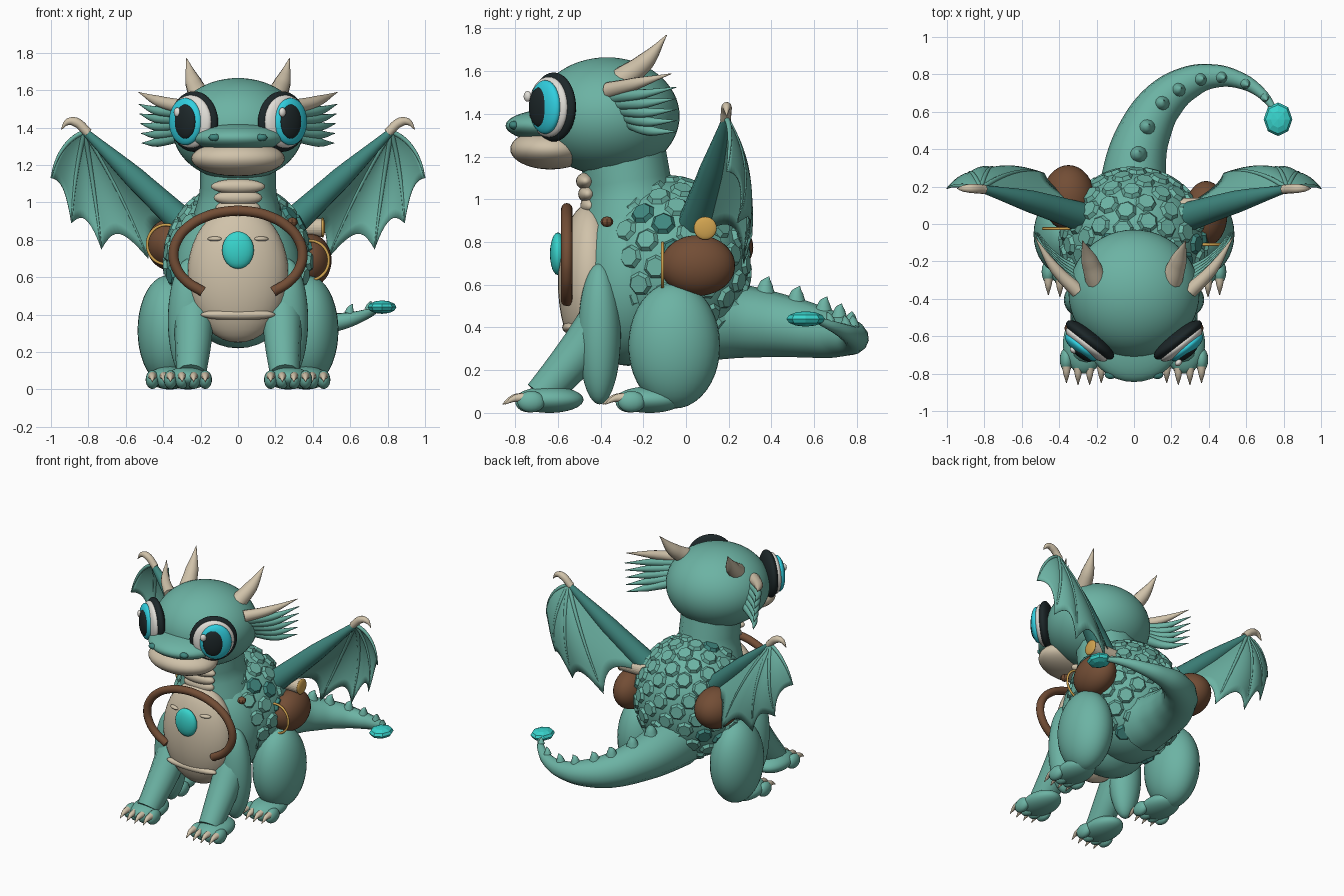
import bpy, bmesh, math, random
from mathutils import Vector, Matrix

if "Cube" in bpy.data.objects:
    bpy.data.objects.remove(bpy.data.objects["Cube"], do_unlink=True)
random.seed(4)


def material(name, rgb):
    m = bpy.data.materials.new(name)
    m.use_nodes = True
    m.diffuse_color = (*rgb, 1)
    m.node_tree.nodes["Principled BSDF"].inputs["Base Color"].default_value = (*rgb, 1)
    return m


TEAL = material("teal skin", (.15, .45, .37))
DARK = material("dark teal", (.05, .24, .21))
CREAM = material("cream horn", (.63, .54, .4))
BROWN = material("brown leather", (.17, .075, .036))
CYAN = material("cyan gem", (.04, .66, .61))
IRIS = material("blue iris", (.03, .62, .74))
BLACK = material("eye black", (.012, .02, .022))
WHITE = material("eye white", (.75, .73, .68))
GOLD = material("gold", (.64, .37, .08))


def add(name, bm, mats, smooth=True):
    bmesh.ops.recalc_face_normals(bm, faces=bm.faces)
    for f in bm.faces:
        f.smooth = smooth
    me = bpy.data.meshes.new(name)
    bm.to_mesh(me)
    bm.free()
    for m in mats:
        me.materials.append(m)
    ob = bpy.data.objects.new(name, me)
    bpy.context.collection.objects.link(ob)
    return ob


def ball(name, mat, loc, rad, turn=0, seg=32, rings=20, smooth=True):
    bm = bmesh.new()
    bmesh.ops.create_uvsphere(bm, u_segments=seg, v_segments=rings, radius=1)
    bm.transform(Matrix.LocRotScale(Vector(loc), Matrix.Rotation(turn, 3, "Z"), Vector(rad)))
    return add(name, bm, [mat], smooth)


def tube(name, mat, pts, radii, closed=False, res=6):
    """Round tube through the points with a radius at each one."""
    cu = bpy.data.curves.new(name, "CURVE")
    cu.dimensions = "3D"
    cu.bevel_depth, cu.bevel_resolution, cu.use_fill_caps = 1, 4, True
    sp = cu.splines.new("BEZIER")
    sp.resolution_u, sp.use_cyclic_u = res, closed
    sp.bezier_points.add(len(pts) - 1)
    for b, p, r in zip(sp.bezier_points, pts, radii):
        b.co, b.radius = p, r
        b.handle_left_type = b.handle_right_type = "AUTO"
    tmp = bpy.data.objects.new(name + "_path", cu)
    bpy.context.collection.objects.link(tmp)
    bpy.context.view_layer.update()
    me = bpy.data.meshes.new_from_object(tmp.evaluated_get(bpy.context.evaluated_depsgraph_get()))
    bm = bmesh.new()
    bm.from_mesh(me)
    bpy.data.objects.remove(tmp)
    bpy.data.meshes.remove(me)
    return add(name, bm, [mat])


def loop(name, mat, c, rx, rz, r, start=0, sweep=360):
    """Upright elliptical loop, closed or open."""
    n = 16
    closed = sweep == 360
    ang = [math.radians(start + sweep * i / (n if closed else n - 1)) for i in range(n)]
    pts = [(c[0] + rx * math.cos(a), c[1], c[2] + rz * math.sin(a)) for a in ang]
    return tube(name, mat, pts, [r] * n, closed)


# Torso, chest, neck, head and snout
BODY, BODY_R = Vector((0, -.08, .68)), Vector((.385, .37, .415))
ball("torso", TEAL, BODY, BODY_R, seg=48, rings=32)
ball("chest", TEAL, (0, -.27, .62), (.34, .25, .4))
tube("neck", TEAL, [(0, -.24, .85), (0, -.27, 1.05), (0, -.3, 1.25)], [.26, .205, .2])
ball("head", TEAL, (0, -.37, 1.39), (.35, .34, .275), seg=48, rings=32)
ball("snout", TEAL, (0, -.6, 1.345), (.255, .245, .08))
ball("jaw", CREAM, (0, -.635, 1.235), (.25, .188, .095))

# Belly, throat plates, chest ridges, gem and strap
ball("belly", CREAM, (0, -.45, .615), (.27, .15, .365))
for y, z, w, h in [(-.535, .4, .2, .032), (-.45, .97, .12, .045),
                   (-.46, 1.025, .13, .042), (-.47, 1.085, .145, .04)]:
    ball("belly_ridge", CREAM, (0, y, z), (w, .045, h), seg=24, rings=12)
for s in (-1, 1):
    ball("chest_ridge", CREAM, (s * .125, -.555, .805), (.04, .018, .013), s * .3, 16, 10)
ball("chest_gem", CYAN, (0, -.6, .745), (.085, .037, .1), seg=24, rings=12)
loop("chest_strap", BROWN, (0, -.558, .72), .345, .235, .027, -57, 294)
ball("strap_stud", BROWN, (.29, -.37, .895), (.03, .03, .025), seg=8, rings=6, smooth=False)

# Back scales, a few of them dark
bm = bmesh.new()
COUNT = 138
for i in range(COUNT):
    h = 1 - 2 * (i + .5) / COUNT
    a, w = i * math.pi * (3 - math.sqrt(5)), math.sqrt(1 - h * h)
    d = Vector((w * math.cos(a), w * math.sin(a), h))
    p = BODY + d * BODY_R
    if p.y < -.34 or p.z < .32:
        continue
    n = Vector(d[k] / BODY_R[k] for k in range(3)).normalized()
    mat = Matrix.Translation(p + n * .004) @ n.to_track_quat("Z", "Y").to_matrix().to_4x4()
    old = set(bm.faces)
    bmesh.ops.create_cone(bm, cap_ends=True, segments=7, radius1=.06, radius2=.044,
                          depth=.024, matrix=mat)
    dark = random.random() < .09
    for f in bm.faces:
        if f not in old:
            f.material_index = int(dark)
add("back_scales", bm, [TEAL, DARK], smooth=False)

# Tail with spines along the top and a faceted tip
tail = [(0, .1, .44), (.005, .3, .425), (.06, .5, .4), (.16, .66, .37), (.29, .755, .355),
        (.42, .79, .35), (.56, .77, .365), (.68, .7, .4), (.76, .6, .44)]
tail_r = [.195, .167, .14, .115, .09, .065, .045, .028, .014]
tube("tail", TEAL, tail, tail_r)
for at in (1.35, 2.1, 2.9, 3.6, 4.5, 5.35, 6.3, 7.25):
    k, f = int(at), at % 1
    p = Vector(tail[k]).lerp(Vector(tail[k + 1]), f)
    along = (Vector(tail[k + 1]) - Vector(tail[k])).normalized()
    r = tail_r[k] + (tail_r[k + 1] - tail_r[k]) * f
    s = .018 + r * .19
    up = Vector((0, 0, 1))
    tube("tail_spine", TEAL, [p + up * r * .85, p + up * (r + s * .7) + along * .006,
         p + up * (r + s * 1.4) + along * .02], [s * 1.05, s * .65, .002], res=3)
ball("tail_gem", CYAN, (.77, .56, .44), (.077, .09, .036), seg=8, rings=6, smooth=False)


def foot(name, x, y):
    ball(name, TEAL, (x, y, .062), (.112, .16, .062))
    for k in (-1.5, -.5, .5, 1.5):
        tx, ty = x + k * .062, y - .1 + abs(k) * .01
        ball(name + "_toe", TEAL, (tx, ty, .052), (.036, .065, .05), seg=16, rings=10)
        tube(name + "_claw", CREAM, [(tx, ty - .035, .07), (tx, ty - .075, .068),
             (tx, ty - .125, .04)], [.024, .017, .002], res=3)


def wing(s):
    def V(x, y, z):
        return Vector((s * x, y, z))
    wrist = V(.82, .19, 1.38)
    tube("wing_arm", DARK, [V(.26, .03, .86), V(.55, .12, 1.13), wrist], [.08, .06, .02])
    tube("wing_claw", CREAM, [V(.8, .185, 1.37), V(.87, .19, 1.43), V(.91, .19, 1.43),
         V(.945, .19, 1.39)], [.025, .025, .018, .002])
    # Curved fingers with a scalloped membrane between each pair
    tips = [V(1, .19, 1.13), V(.89, .24, .89), V(.73, .27, .75), V(.48, .27, .7), V(.28, .1, .85)]
    mids = [V(.96, .22, 1.32), V(.88, .33, 1.14), V(.77, .36, 1.09), V(.63, .32, 1.08), V(.57, .13, 1.14)]

    def finger(k, t):
        return wrist * (1 - t) ** 2 + mids[k] * 2 * t * (1 - t) + tips[k] * t * t
    bm = bmesh.new()
    N = 10
    for k in range(4):
        grid = []
        for i in range(N + 1):
            u = i / N
            sag = 4 * u * (1 - u)
            row = []
            for j in range(N + 1):
                t = j / N * (1 - .15 * sag)
                p = finger(k, t).lerp(finger(k + 1, t), u)
                p.y += .025 * sag * t
                row.append(bm.verts.new(p))
            grid.append(row)
        for i in range(N):
            for j in range(N):
                bm.faces.new((grid[i][j], grid[i + 1][j], grid[i + 1][j + 1], grid[i][j + 1]))
        tube("wing_finger", TEAL, [finger(k, t / 4) for t in range(5)],
             [.013, .012, .01, .007, .003])
    bmesh.ops.remove_doubles(bm, verts=bm.verts, dist=.0005)
    ob = add("wing_membrane", bm, [TEAL])
    sol = ob.modifiers.new("thickness", "SOLIDIFY")
    sol.thickness, sol.offset = .006, 0


def eye(s):
    a = math.radians(38) * s
    out = Vector((math.sin(a), -math.cos(a), 0))
    side = Vector((math.cos(a), math.sin(a), 0))
    c = Vector((s * .235, -.62, 1.432))
    for name, mat, push, slide, rad in [
            ("eye_rim", BLACK, 0, 0, (.158, .05, .162)),
            ("eye_white", WHITE, .03, 0, (.138, .045, .142)),
            ("eye_iris", IRIS, .06, .012, (.107, .04, .126)),
            ("eye_pupil", BLACK, .083, -.004, (.07, .026, .092))]:
        ball(name, mat, c + out * push + side * slide * s, rad, a)
    ball("eye_glint", WHITE, c + out * .098 - side * (.055 + .018 * s) + Vector((0, 0, .05)),
         (.021, .016, .025), a, 16, 10)


# Everything that comes in pairs
for s in (-1, 1):
    eye(s)
    wing(s)
    ball("nostril", DARK, (s * .125, -.805, 1.347), (.032, .024, .02), seg=16, rings=10)
    tube("horn", CREAM, [(s * .2, -.3, 1.56), (s * .24, -.19, 1.645), (s * .275, -.09, 1.77)],
         [.06, .044, .002])
    tube("cheek_horn", CREAM, [(s * .3, -.36, 1.51), (s * .42, -.24, 1.54), (s * .53, -.07, 1.588)],
         [.04, .03, .002])
    for k in range(5):
        tube("cheek_spine", TEAL, [(s * .3, -.34 + .02 * k, 1.48 - .03 * k),
             (s * .43, -.22 + .012 * k, 1.49 - .042 * k),
             (s * (.53 - .004 * k), -.045, 1.525 - .052 * k)], [.034, .025, .002])
    # Front legs
    ball("shoulder", TEAL, (s * .26, -.405, .37), (.115, .1, .33))
    tube("front_leg", TEAL, [(s * .235, -.4, .42), (s * .24, -.53, .25), (s * .25, -.68, .08)],
         [.11, .098, .08])
    foot("front_foot", s * .268, -.64)
    # Hind legs
    ball("thigh", TEAL, (s * .375, -.055, .315), (.162, .215, .295))
    foot("hind_foot", s * .365, -.17)
    # Saddlebags with gold rims
    bag = (.385, .055, .69) if s > 0 else (-.35, .14, .775)
    ball("saddlebag", BROWN, bag, (.115 if s > 0 else .14, .175, .142))
    loop("bag_rim", GOLD, (s * .385, bag[1] - .165, bag[2]), .1, .105, .008)

# Rolled scroll with a gold cap, above one bag
bm = bmesh.new()
bmesh.ops.create_cone(bm, cap_ends=True, segments=24, radius1=.05, radius2=.05, depth=.21,
                      matrix=Matrix.Translation((.345, .09, .865)) @ Matrix.Rotation(math.pi / 2, 4, "Y"))
add("scroll", bm, [CREAM], smooth=False)
ball("scroll_cap", GOLD, (.452, .09, .865), (.014, .054, .054), seg=24, rings=12)
